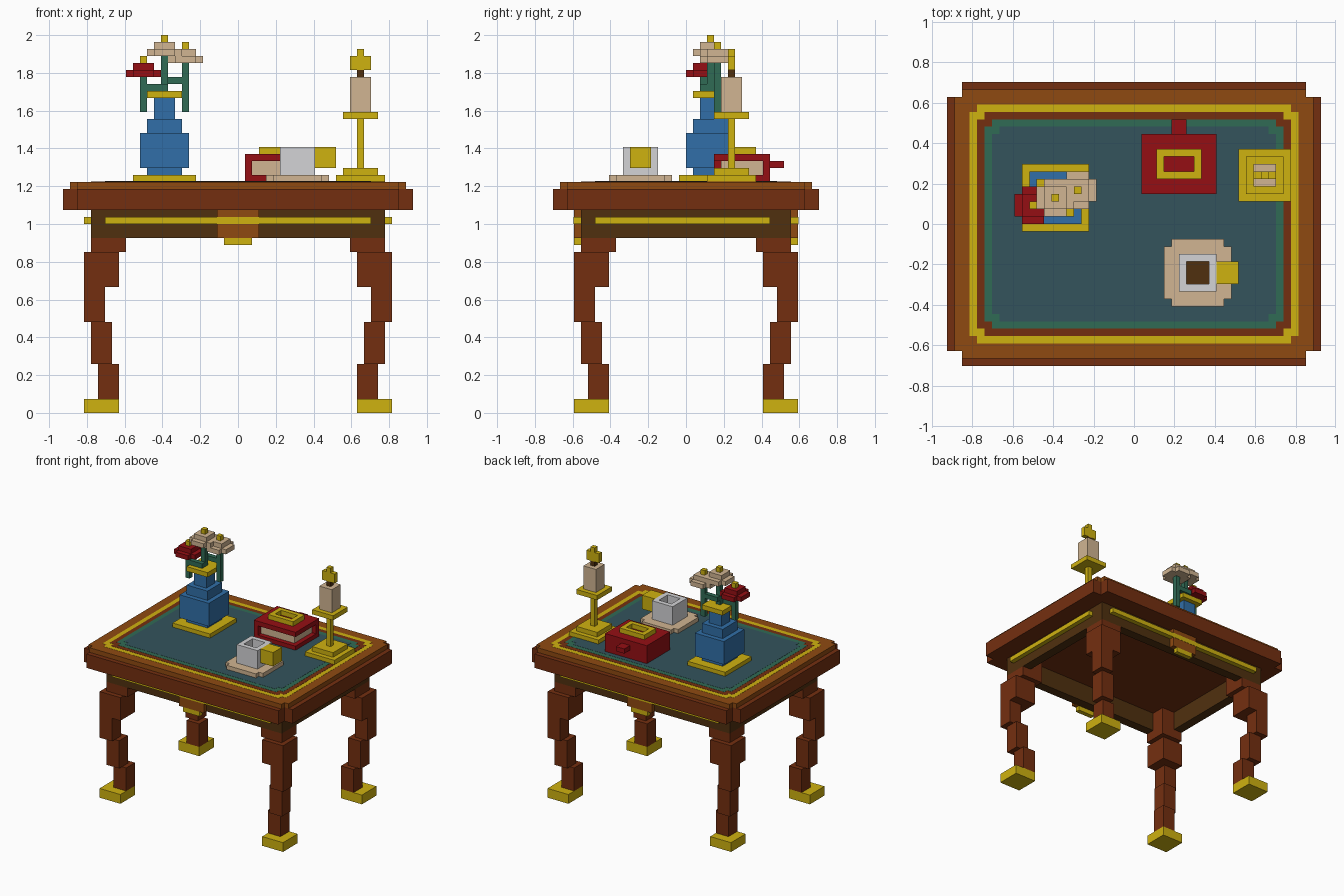
import bpy, bmesh

cube = bpy.data.objects.get("Cube")
if cube:
    bpy.data.objects.remove(cube, do_unlink=True)

U = 2 / 54  # one block


def linear(c):
    return c / 12.92 if c <= 0.04045 else ((c + 0.055) / 1.055) ** 2.4


def material(name, hexcode):
    rgb = [linear(int(hexcode[i:i + 2], 16) / 255) for i in (0, 2, 4)]
    m = bpy.data.materials.new(name)
    m.use_nodes = True
    m.diffuse_color = (*rgb, 1)
    m.node_tree.nodes["Principled BSDF"].inputs["Base Color"].default_value = (*rgb, 1)
    return m


BROWN = material("red brown wood", "742F10")
TAN = material("light brown wood", "8F4A11")
DARK = material("dark wood", "50300F")
GOLD = material("gold", "CFB210")
TEAL = material("teal cloth", "33535C")
GREEN = material("leaf green", "306B55")
RED = material("deep red", "950F14")
CREAM = material("cream", "D1B592")
WHITE = material("china white", "D4D4D6")
BLUE = material("vase blue", "316FA8")


def slab(bm, x0, x1, y0, y1, z0, z1, notch=0):
    """Block in grid units, with optional square notches in its corners."""
    n = notch
    if n:
        pts = [(x0, y0 + n), (x0 + n, y0 + n), (x0 + n, y0), (x1 - n, y0),
               (x1 - n, y0 + n), (x1, y0 + n), (x1, y1 - n), (x1 - n, y1 - n),
               (x1 - n, y1), (x0 + n, y1), (x0 + n, y1 - n), (x0, y1 - n)]
    else:
        pts = [(x0, y0), (x1, y0), (x1, y1), (x0, y1)]
    low = [bm.verts.new((x * U, y * U, z0 * U)) for x, y in pts]
    top = [bm.verts.new((x * U, y * U, z1 * U)) for x, y in pts]
    bm.faces.new(low[::-1])
    bm.faces.new(top)
    for i in range(len(pts)):
        j = (i + 1) % len(pts)
        bm.faces.new((low[i], low[j], top[j], top[i]))


def part(name, mat, *blocks):
    bm = bmesh.new()
    for b in blocks:
        slab(bm, *b)
    mesh = bpy.data.meshes.new(name)
    bm.to_mesh(mesh)
    bm.free()
    mesh.materials.append(mat)
    ob = bpy.data.objects.new(name, mesh)
    bpy.context.collection.objects.link(ob)
    return ob


def sq(cx, cy, r, z0, z1, notch=0):
    """Square block centred on cx, cy."""
    return (cx - r, cx + r, cy - r, cy + r, z0, z1, notch)


def mirrored(block, sx, sy):
    x0, x1, y0, y1, z0, z1 = block
    return (*sorted((x0 * sx, x1 * sx)), *sorted((y0 * sy, y1 * sy)), z0, z1)


# Table top with stacked thin inlay plates
part("table_top", BROWN, (-25, 25, -19, 19, 29, 32, 2))
part("table_top_rim", TAN, (-24, 24, -18, 18, 32, 33, 1))
inlays = [("gold_inlay", GOLD, 22, 16), ("wood_inlay", BROWN, 21, 15),
          ("green_border", GREEN, 20, 14), ("writing_surface", TEAL, 19, 13)]
for i, (name, mat, w, d) in enumerate(inlays):
    part(name, mat, (-w, w, -d, d, 33, 33 + 0.03 * (i + 1), 1))

# Apron frame with gold strips
part("apron", DARK, (-21, 21, -15, -13, 25, 29), (-21, 21, 13, 15, 25, 29),
     (-21, -19, -13, 13, 25, 29), (19, 21, -13, 13, 25, 29))
for s, side in ((-1, "front"), (1, "back")):
    part(side + "_strip", GOLD, mirrored((-19, 19, 15, 16.05, 27, 28), 1, s))
    part(side + "_ornament", TAN, mirrored((-3, 3, 15, 16, 25, 29), 1, s))
    part(side + "_ornament_drop", GOLD, mirrored((-2, 2, 15, 16, 24, 25), 1, s))
for s, side in ((1, "left"), (-1, "right")):
    part(side + "_strip", GOLD, mirrored((21, 22, -13, 12, 27, 28), s, 1))

# Stepped curved legs: inner and outer offset from the corner, bottom, top
steps = [(17, 20, 2, 7), (18, 21, 7, 13), (19, 22, 13, 18), (17, 22, 18, 23),
         (16, 21, 23, 25), (16, 20, 25, 29)]
for sx, sy, corner in ((1, -1, "front_left"), (-1, -1, "front_right"),
                       (1, 1, "back_left"), (-1, 1, "back_right")):
    part(corner + "_leg", BROWN,
         *[mirrored((a, b, a - 6, b - 6, z0, z1), sx, sy) for a, b, z0, z1 in steps])
    part(corner + "_foot", GOLD, mirrored((17, 22, 11, 16, 0, 2), sx, sy))

# Vase
vx, vy = -10.5, 3.5
part("vase_base", GOLD, sq(vx, vy, 4.5, 33, 34))
part("vase", BLUE, sq(vx, vy, 2.5, 34, 35), sq(vx, vy, 3.5, 35, 40),
     sq(vx, vy, 2.5, 40, 42), sq(vx, vy, 1.5, 42, 45))
part("vase_rim", GOLD, sq(vx, vy, 2.5, 45, 46))

# Stems, side branches and flowers
part("stems", GREEN, sq(vx, vy, 0.5, 46, 51), sq(-13.5, 2.5, 0.5, 43, 48),
     sq(-7.5, 4.5, 0.5, 43, 50), (-13, -11, 2, 3, 46, 47), (-11, -10, 2, 3, 46, 47),
     (-10, -8, 4, 5, 47, 48), (-11, -10, 4, 5, 47, 48))
for name, mat, x, y, z in (("red_flower", RED, -13.5, 2.5, 48),
                           ("tall_flower", CREAM, vx, vy, 51),
                           ("cream_flower", CREAM, -7.5, 4.5, 50)):
    part(name, mat, sq(x, y, 2.5, z, z + 1, 1), sq(x, y, 1.5, z + 1, z + 2))
    part(name + "_centre", GOLD, sq(x, y, 0.5, z + 2, z + 3))

# Book
part("book_cover", RED, (1, 11, 4, 12, 33, 34), (1, 11, 4, 12, 36, 37),
     (1, 2, 4, 12, 34, 36), (2, 11, 11, 12, 34, 36))
part("book_pages", CREAM, (2, 10, 5, 11, 34, 36))
part("bookmark", RED, (5, 7, 12, 14, 35, 36))
part("book_emblem", GOLD, (3, 9, 6, 7, 37, 38), (3, 9, 9, 10, 37, 38),
     (3, 4, 7, 9, 37, 38), (8, 9, 7, 9, 37, 38))

# Cup and saucer
part("saucer", CREAM, sq(8.5, -6.5, 4.5, 33, 34, 1))
part("cup", WHITE, (6, 11, -9, -8, 34, 38), (6, 11, -5, -4, 34, 38),
     (6, 7, -8, -5, 34, 38), (10, 11, -8, -5, 34, 38))
part("cup_drink", DARK, sq(8.5, -6.5, 1.5, 34, 35))
part("cup_handle", GOLD, (11, 14, -8, -5, 35, 38))

# Candle and its stand
cx, cy = 17.5, 6.5
part("candle_stand", GOLD, sq(cx, cy, 3.5, 33, 34), sq(cx, cy, 2.5, 34, 35),
     sq(cx, cy, 0.5, 35, 42), sq(cx, cy, 2.5, 42, 43))
part("candle", CREAM, sq(cx, cy, 1.5, 43, 48))
part("wick", DARK, sq(cx, cy, 0.5, 48, 49))
part("flame", GOLD, (16, 19, 6, 7, 49, 51), sq(cx, cy, 0.5, 51, 52))
